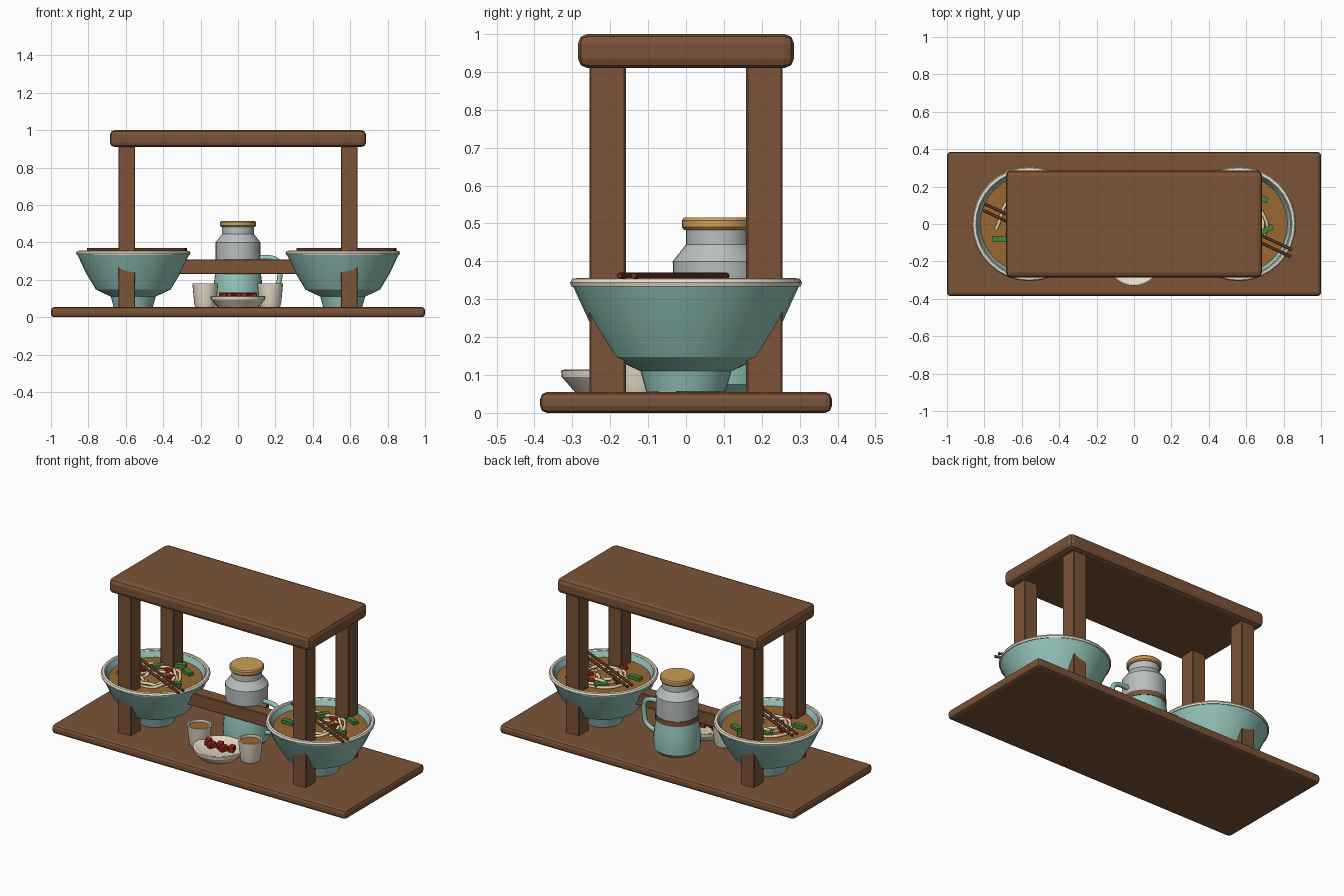
import bpy, bmesh, math
from mathutils import Vector

if "Cube" in bpy.data.objects:
    bpy.data.objects.remove(bpy.data.objects["Cube"])


def mat(name, r, g, b):
    m = bpy.data.materials.new(name)
    m.diffuse_color = tuple((c / 255) ** 2.2 for c in (r, g, b)) + (1,)
    m.use_nodes = True
    m.node_tree.nodes["Principled BSDF"].inputs["Base Color"].default_value = m.diffuse_color
    return m


WOOD = mat("wood", 122, 84, 58)
TEAL = mat("teal_glaze", 148, 198, 186)
CREAM = mat("cream_glaze", 232, 222, 202)
GLASS = mat("pale_grey", 184, 190, 188)
TAN = mat("tan_cork", 200, 158, 88)
SOUP = mat("broth", 152, 104, 54)
NOODLE = mat("noodle", 236, 214, 164)
GREEN = mat("green", 70, 132, 62)
RED = mat("red", 168, 44, 34)
DARK = mat("dark_wood", 92, 54, 36)


def finish(o, name, m, smooth=True):
    o.name = name
    o.data.materials.append(m)
    if smooth:
        bpy.ops.object.select_all(action='DESELECT')
        o.select_set(True)
        bpy.context.view_layer.objects.active = o
        bpy.ops.object.shade_smooth_by_angle(angle=math.radians(32))
    return o


def box(name, center, size, m, bevel=0.0, segs=2, rot=0.0):
    bpy.ops.mesh.primitive_cube_add(size=1, location=center, rotation=(0, 0, rot))
    o = bpy.context.object
    o.scale = size
    bpy.ops.object.transform_apply(location=False, rotation=False, scale=True)
    if bevel:
        b = o.modifiers.new("bevel", 'BEVEL')
        b.width, b.segments = bevel, segs
    return finish(o, name, m, False)


def lathe(name, profile, m, at=(0, 0), n=32):
    """Turn (radius, height) points around a vertical axis."""
    bm = bmesh.new()
    vs = [bm.verts.new((r, 0, z)) for r, z in profile]
    es = [bm.edges.new(p) for p in zip(vs, vs[1:])]
    bmesh.ops.spin(bm, geom=vs + es, cent=(0, 0, 0), axis=(0, 0, 1),
                   angle=2 * math.pi, steps=n, use_duplicate=False)
    bmesh.ops.remove_doubles(bm, verts=bm.verts, dist=1e-5)
    bmesh.ops.recalc_face_normals(bm, faces=bm.faces)
    me = bpy.data.meshes.new(name)
    bm.to_mesh(me)
    bm.free()
    o = bpy.data.objects.new(name, me)
    o.location = (*at, 0)
    bpy.context.collection.objects.link(o)
    return finish(o, name, m)


def tube(name, pts, radius, m, at=(0, 0, 0), res=4):
    cu = bpy.data.curves.new(name, 'CURVE')
    cu.dimensions = '3D'
    cu.bevel_depth, cu.bevel_resolution, cu.resolution_u = radius, 2, res
    cu.use_fill_caps = True
    s = cu.splines.new('NURBS' if len(pts) > 2 else 'POLY')
    s.points.add(len(pts) - 1)
    for p, c in zip(s.points, pts):
        p.co = (*c, 1)
    if len(pts) > 2:
        s.use_endpoint_u, s.order_u = True, 3
    o = bpy.data.objects.new(name, cu)
    o.location = at
    bpy.context.collection.objects.link(o)
    cu.materials.append(m)
    return o


# Wooden stand: base, roof, posts, stretcher
box("base_board", (0, 0, 0.0275), (2, 0.77, 0.055), WOOD, 0.018)
box("roof_board", (0, 0, 0.955), (1.37, 0.57, 0.09), WOOD, 0.025)
for sx in (-1, 1):
    for sy in (-1, 1):
        box("post", (sx * 0.595, sy * 0.207, 0.482), (0.09, 0.096, 0.865), WOOD, 0.004, 1)
box("stretcher", (0, 0, 0.27), (1.1, 0.08, 0.08), WOOD, 0.004, 1)

# Two noodle bowls
for cx in (-0.56, 0.56):
    lathe("bowl", [(0, 0.056), (0.105, 0.056), (0.12, 0.11), (0.2, 0.148), (0.255, 0.24),
                   (0.3, 0.338), (0.297, 0.35), (0.278, 0.35), (0.255, 0.305), (0.0, 0.29)],
          TEAL, (cx, 0))
    lathe("bowl_rim", [(0.303, 0.334), (0.306, 0.344), (0.3, 0.354), (0.286, 0.356),
                       (0.279, 0.348), (0.284, 0.336), (0.303, 0.334)], CREAM, (cx, 0))
    lathe("broth", [(0, 0.318), (0.262, 0.318), (0.258, 0.308), (0, 0.308)], SOUP, (cx, 0))
    # noodle swirls
    for i in range(6):
        a0, r = i * 1.15, 0.05 + 0.022 * i
        pts = []
        for k in range(10):
            a = a0 + k * 0.42
            rr = r + 0.014 * math.sin(2.3 * k + i)
            pts.append((rr * math.cos(a) - 0.01, rr * math.sin(a) - 0.01,
                        0.322 + 0.008 * math.sin(k * 1.3 + i)))
        tube("noodle", pts, 0.009, NOODLE, (cx, 0, 0), 3)
    # toppings
    for x, y, r in ((-0.16, -0.08, 0), (0.03, 0.19, 0.3), (0.12, 0.14, -0.4),
                    (-0.06, 0.11, 0.9), (0.15, -0.03, 0.5)):
        box("scallion", (cx + x, y, 0.328), (0.075, 0.03, 0.02), GREEN, 0, 1, r)
    for x, y, r in ((0.02, 0.1, 0.5), (-0.1, 0.02, -0.5), (0.08, 0.03, 1.2), (-0.03, -0.15, 0.2)):
        box("chili_slice", (cx + x, y, 0.328), (0.045, 0.022, 0.02), RED, 0, 1, r)
    # chopsticks resting on the rim
    tube("chopstick", [(-0.24, 0.108, 0.362), (0.285, -0.138, 0.362)], 0.008, DARK, (cx, 0, 0))
    tube("chopstick", [(-0.245, 0.073, 0.362), (0.28, -0.176, 0.362)], 0.008, DARK, (cx, 0, 0))

# Bottle with handle, band and lid
B = (0, 0.085)
lathe("bottle_body", [(0, 0.055), (0.11, 0.055), (0.13, 0.075), (0.133, 0.13), (0.127, 0.2),
                      (0.119, 0.255), (0, 0.255)], TEAL, B)
lathe("bottle_band", [(0, 0.25), (0.123, 0.25), (0.123, 0.28), (0, 0.28)], WOOD, B)
lathe("bottle_shoulder", [(0, 0.275), (0.119, 0.275), (0.12, 0.4), (0.085, 0.445),
                          (0.085, 0.488), (0, 0.488)], GLASS, B)
lathe("bottle_lid", [(0, 0.483), (0.09, 0.483), (0.096, 0.49), (0.096, 0.508),
                     (0.09, 0.515), (0, 0.515)], TAN, B)
tube("bottle_handle", [(0.1, 0, 0.315), (0.16, 0, 0.325), (0.225, 0, 0.3), (0.226, 0, 0.22),
                       (0.21, 0, 0.14), (0.11, 0, 0.125)], 0.014, TEAL, (*B, 0))

# Tea cups
for cx in (-0.175, 0.172):
    lathe("cup", [(0, 0.055), (0.053, 0.055), (0.059, 0.075), (0.069, 0.18), (0.06, 0.18),
                  (0.056, 0.15), (0, 0.15)], CREAM, (cx, -0.125), 24)
    lathe("tea", [(0, 0.166), (0.0585, 0.166), (0.056, 0.15)], SOUP, (cx, -0.125), 24)

# Side plate with red pickles
lathe("plate", [(0, 0.055), (0.108, 0.055), (0.143, 0.095), (0.145, 0.112), (0.136, 0.114),
                (0.1, 0.1), (0, 0.098)], CREAM, (0, -0.185))
for i in range(5):
    box("pickle", (-0.08 + 0.04 * i, -0.185 + 0.012 * (-1) ** i, 0.116),
        (0.034, 0.05, 0.034), RED, 0.005, 1, 0.35 * (-1) ** i)
